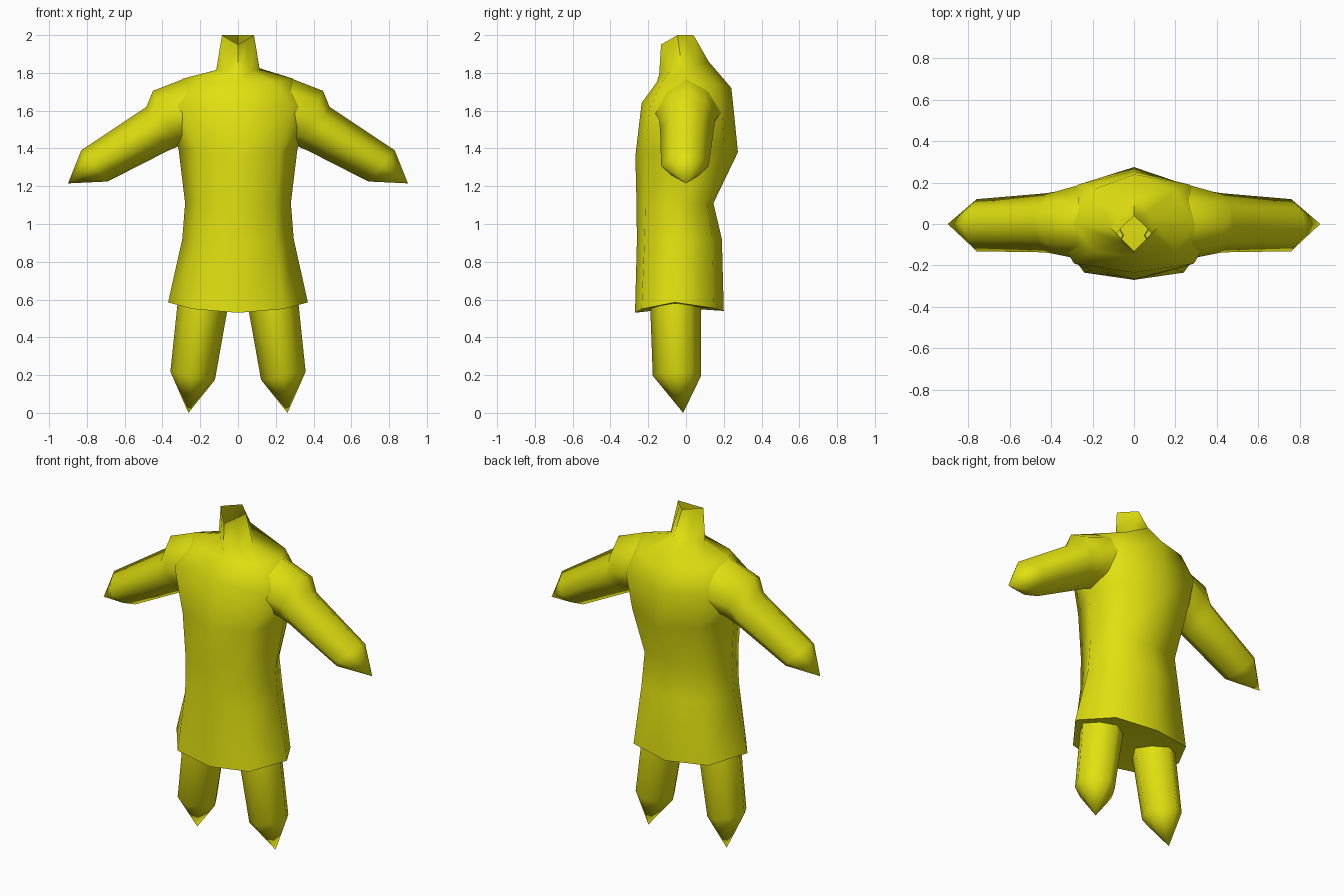
import bpy, bmesh, math

if "Cube" in bpy.data.objects:
    bpy.data.objects.remove(bpy.data.objects["Cube"])

yellow = bpy.data.materials.new("yellow cloth")
yellow.diffuse_color = (0.75, 0.75, 0.005, 1)
yellow.use_nodes = True
yellow.node_tree.nodes["Principled BSDF"].inputs["Base Color"].default_value = yellow.diffuse_color


def loft(name, rings, tip=None, cap_start=False, mirror=False):
    """Skin equal-length rings of points, optionally ending in a point."""
    bm = bmesh.new()
    loops = [[bm.verts.new(p) for p in ring] for ring in rings]
    n = len(loops[0])
    for a, b in zip(loops, loops[1:]):
        for i in range(n):
            j = (i + 1) % n
            bm.faces.new((a[i], a[j], b[j], b[i]))
    if tip:
        end = bm.verts.new(tip)
        for i in range(n):
            bm.faces.new((loops[-1][i], loops[-1][(i + 1) % n], end))
    if cap_start:
        mid = [sum(v.co[k] for v in loops[0]) / n for k in range(3)]
        mid = bm.verts.new(mid)
        for i in range(n):
            bm.faces.new((loops[0][(i + 1) % n], loops[0][i], mid))
    bmesh.ops.recalc_face_normals(bm, faces=bm.faces[:])
    me = bpy.data.meshes.new(name)
    bm.to_mesh(me)
    bm.free()
    me.materials.append(yellow)
    ob = bpy.data.objects.new(name, me)
    bpy.context.collection.objects.link(ob)
    if mirror:
        ob.modifiers.new("mirror", 'MIRROR')
    bpy.ops.object.select_all(action='DESELECT')
    ob.select_set(True)
    bpy.context.view_layer.objects.active = ob
    bpy.ops.object.shade_smooth_by_angle(angle=math.radians(75))


def body_ring(front, side, back, fdiag, bdiag):
    """front/back = (y, z), side = (x, y, z), diagonals = (x, y, z)."""
    (fx, fy, fz), (bx, by, bz), (sx, sy, sz) = fdiag, bdiag, side
    return [(0, *front), (fx, fy, fz), (sx, sy, sz), (bx, by, bz),
            (0, *back), (-bx, by, bz), (-sx, sy, sz), (-fx, fy, fz)]


# tunic body from hem to open collar
loft("tunic_body", [
    body_ring((-.27, .53), (.37, -.06, .585), (.20, .54), (.24, -.235, .55), (.25, .145, .555)),
    body_ring((-.26, .91), (.295, -.04, .92), (.19, .92), (.20, -.22, .91), (.20, .14, .92)),
    body_ring((-.262, 1.11), (.28, -.04, 1.11), (.145, 1.11), (.20, -.215, 1.11), (.20, .11, 1.11)),
    body_ring((-.268, 1.36), (.315, -.01, 1.40), (.275, 1.38), (.22, -.215, 1.38), (.22, .20, 1.40)),
    body_ring((-.235, 1.64), (.41, 0, 1.62), (.255, 1.58), (.29, -.19, 1.62), (.27, .19, 1.60)),
    body_ring((-.155, 1.75), (.29, 0, 1.77), (.24, 1.72), (.20, -.13, 1.75), (.20, .165, 1.74)),
    body_ring((-.142, 1.79), (.115, -.02, 1.815), (.12, 1.86), (.062, -.085, 1.81), (.065, .055, 1.84)),
    body_ring((-.132, 1.95), (.085, -.045, 2.0), (.04, 2.0), (.045, -.088, 1.975), (.045, -.003, 2.0)),
], cap_start=True)


def arm_ring(top, bottom, yf, yb, k=0.6):
    """Eight-point section; top and bottom are (x, z) at y = 0."""
    cx, cz = (top[0] + bottom[0]) / 2, (top[1] + bottom[1]) / 2
    hx, hz = (top[0] - bottom[0]) / 2, (top[1] - bottom[1]) / 2
    pts = [(0, 1), (k, k), (1, 0), (k, -k), (0, -1), (-k, -k), (-1, 0), (-k, k)]
    return [(cx + hx * v, u * (yb if u > 0 else -yf), cz + hz * v) for u, v in pts]


# sleeves with pointed ends
loft("sleeves", [
    arm_ring((.27, 1.775), (.25, 1.42), -.17, .19),
    arm_ring((.45, 1.705), (.32, 1.41), -.145, .155, 0.65),
    arm_ring((.485, 1.62), (.38, 1.383), -.137, .148),
    arm_ring((.83, 1.39), (.69, 1.225), -.132, .12),
], tip=(.90, 0, 1.215), mirror=True)


def leg_ring(xi, xo, yf, yb, zi, zo, k=0.63):
    """Eight-point section from inner to outer x, front to back y."""
    cx, cy, cz = (xi + xo) / 2, (yf + yb) / 2, (zi + zo) / 2
    hx, hy, hz = (xo - xi) / 2, (yb - yf) / 2, (zo - zi) / 2
    pts = [(0, 1), (k, k), (1, 0), (k, -k), (0, -1), (-k, -k), (-1, 0), (-k, k)]
    return [(cx + hx * u, cy + hy * v, cz + hz * u) for u, v in pts]


# trouser legs with pointed ends
loft("legs", [
    leg_ring(.05, .32, -.19, .08, .58, .58),
    leg_ring(.122, .358, -.176, .08, .175, .218),
], tip=(.262, -.015, 0), mirror=True)
